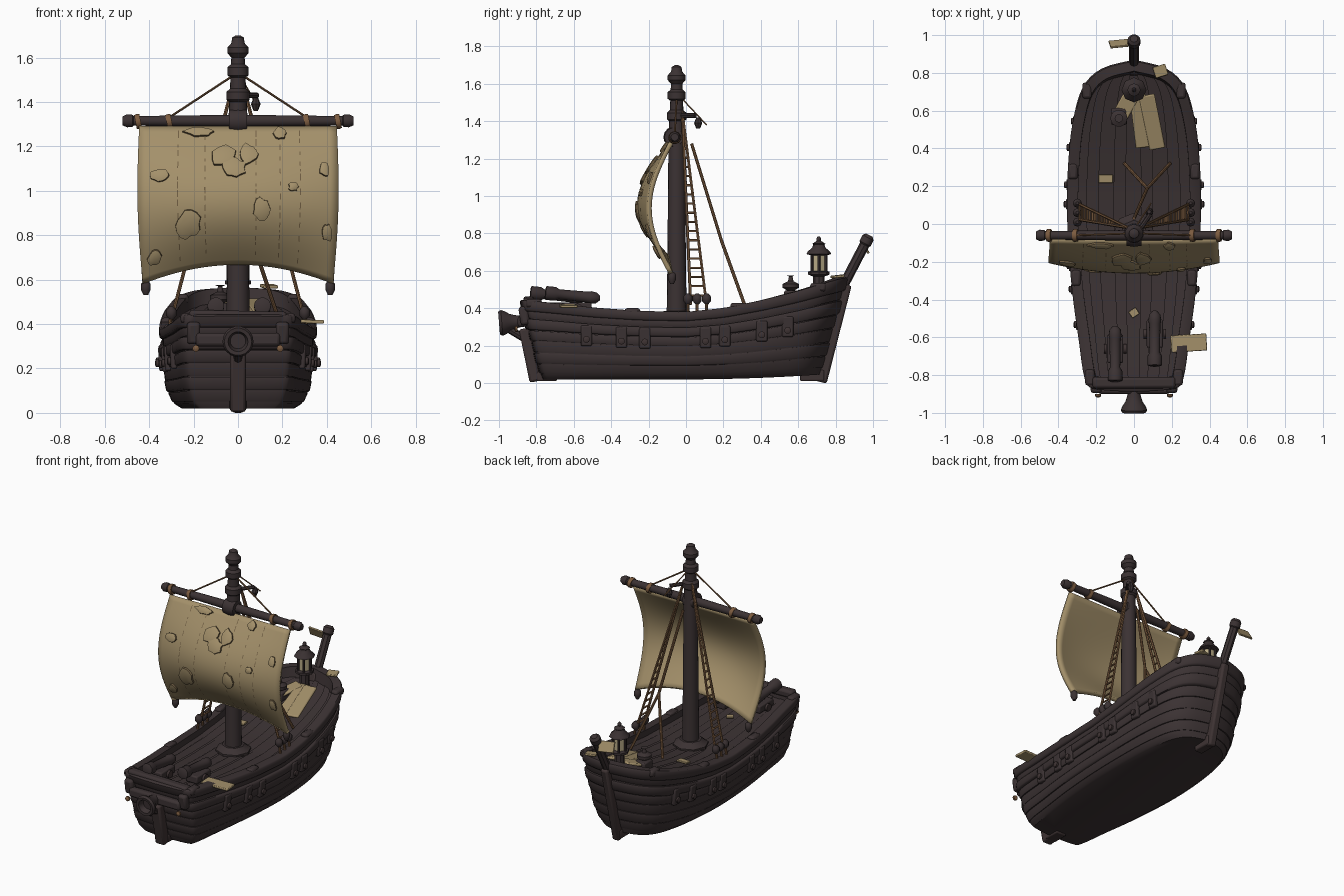
import bpy, bmesh, math, random
from mathutils import Vector

random.seed(4)
if "Cube" in bpy.data.objects:
    bpy.data.objects.remove(bpy.data.objects["Cube"])

def material(name, *rgb):
    m = bpy.data.materials.new(name)
    m.use_nodes = True
    m.diffuse_color = (*rgb, 1)
    m.node_tree.nodes["Principled BSDF"].inputs["Base Color"].default_value = (*rgb, 1)
    return m

WOOD = material("dark wood", .044, .032, .033)
RED = material("reddish wood", .048, .033, .033)
CANVAS = material("canvas", .37, .28, .145)
SEAM = material("seam brown", .16, .11, .055)
ROPE = material("rope", .2, .105, .05)
GLASS = material("lantern glass", .5, .42, .25)

def add(name, verts, faces, mat, angle=40):
    bm = bmesh.new()
    vs = [bm.verts.new(v) for v in verts]
    for f in faces:
        bm.faces.new([vs[i] for i in f])
    if all(e.is_manifold for e in bm.edges):
        bmesh.ops.recalc_face_normals(bm, faces=bm.faces)
    me = bpy.data.meshes.new(name)
    bm.to_mesh(me)
    bm.free()
    me.materials.append(mat)
    me.polygons.foreach_set("use_smooth", [True] * len(me.polygons))
    me.set_sharp_from_angle(angle=math.radians(angle))
    ob = bpy.data.objects.new(name, me)
    bpy.context.collection.objects.link(ob)
    return ob

def skin(rings, wrap=False):
    n, k = len(rings[0]), len(rings)
    return [(i * n + j, i * n + (j + 1) % n, (i + 1) % k * n + (j + 1) % n, (i + 1) % k * n + j)
            for i in range(k if wrap else k - 1) for j in range(n)]

def lathe(name, profile, loc, axis=(0, 0, 1), mat=WOOD, n=14):
    q = Vector(axis).to_track_quat('Z', 'Y')
    rings = [[Vector(loc) + q @ Vector((r * math.cos(math.tau * j / n), r * math.sin(math.tau * j / n), h))
              for j in range(n)] for r, h in profile]
    caps = [tuple(range(n)), tuple(range((len(rings) - 1) * n, len(rings) * n))]
    return add(name, sum(rings, []), skin(rings) + caps, mat)

def rod(name, a, b, r, mat=WOOD, n=8):
    d = Vector(b) - Vector(a)
    return lathe(name, [(r, 0), (r, d.length)], a, d, mat, n)

def box(name, loc, size, mat=WOOD, rot=(0, 0, 0), bevel=.008):
    v = [(x * size[0] / 2, y * size[1] / 2, z * size[2] / 2)
         for z in (-1, 1) for x, y in ((-1, -1), (1, -1), (1, 1), (-1, 1))]
    ob = add(name, v, skin([v[:4], v[4:]]) + [(0, 1, 2, 3), (4, 5, 6, 7)], mat, 30)
    ob.location, ob.rotation_euler = loc, rot
    mod = ob.modifiers.new("bevel", "BEVEL")
    mod.width, mod.segments = bevel, 2

def lookup(table, x):
    for (x0, y0), (x1, y1) in zip(table, table[1:]):
        if x <= x1:
            break
    return y0 + (y1 - y0) * min(max((x - x0) / (x1 - x0), 0), 1)

# Hull shape: plan outline, sheer line and flare
PLAN = [(0, -1), (.19, -.985), (.24, -.94), (.272, -.7), (.307, -.4), (.328, -.1), (.334, .15),
        (.327, .4), (.305, .63), (.255, .84), (.16, .95), (0, 1)]
SHEER = [(-.9, .435), (-.7, .415), (-.5, .393), (-.25, .375), (0, .37), (.2, .39),
         (.4, .43), (.6, .48), (.8, .54), (.9, .565)]
FLARE = [(0, .76), (.06, .86), (.25, .95), (.55, .99), (1, .99)]
LOOP = []
for i in range(len(PLAN) - 1):
    a, b, c, d = (Vector(PLAN[min(max(k, 0), len(PLAN) - 1)]) for k in range(i - 1, i + 3))
    for t in (0, .25, .5, .75):
        LOOP.append(b + (c - a) * t / 2 + (2 * a - 5 * b + 4 * c - d) * t * t / 2
                    + (3 * b - a - 3 * c + d) * t ** 3 / 2)
LOOP.append(Vector(PLAN[-1]))
LOOP += [Vector((-p.x, p.y)) for p in LOOP[-2:0:-1]]
n = len(LOOP)

def hull_ring(t, off=0):
    ring, front, back = [], -.765 - .1 * min(t, 1) ** .8, .72 + .125 * min(t, 1)
    for i, p in enumerate(LOOP):
        y = front + (p.y + 1) / 2 * (back - front)
        e = (LOOP[(i + 1) % n] - LOOP[i - 1]).normalized() * off
        keel = .02 + .05 * max(y, 0) ** 2
        ring.append(Vector((p.x * lookup(FLARE, t) + e.y, y - e.x, keel + (lookup(SHEER, y) - keel) * t)))
    return ring

def hull_at(y, t, side, off):
    return min((p for p in hull_ring(t, off) if p.x * side > .05), key=lambda p: abs(p.y - y))

# Hull shell closed by the deck
rings = [hull_ring(t) for t in (0, .02, .06, .15, .25, .4, .55, .75, .9)]
top = 8 * n
deck = [(top + i, top + i + 1, top + n - i - 1, top + n - i) for i in range(1, n // 2 - 1)]
deck += [(top, top + 1, top + n - 1), (top + n // 2, top + n // 2 + 1, top + n // 2 - 1)]
add("hull", sum(rings, []), skin(rings) + deck + [tuple(range(n))], WOOD)

# Tapering deck planks
v, f = [], []
for k in range(9):
    for i, p in enumerate(rings[-1][1:n // 2]):
        v += [(p.x * (-.98 + k * .218 + w), p.y, p.z + .004 + .004 * (k % 2)) for w in (0, .198)]
        m = len(v)
        if i:
            f.append((m - 4, m - 3, m - 1, m - 2))
add("deck_planks", v, f, WOOD)

# Overlapping strakes and gunwale wrapping the hull
for k, (a, b, off) in enumerate([(.08, .20, .006), (.21, .35, .010), (.36, .50, .007), (.51, .64, .012),
                                 (.65, .79, .022), (.80, .91, .010), (.89, 1.03, .024)]):
    inner = -.035 if k == 6 else -.012
    r = [hull_ring(t, o) for t, o in ((a, inner), (a, off * .7), (a + .02, off),
                                      (b - .02, off), (b, off * .7), (b, inner))]
    add("gunwale" if k == 6 else f"strake_{k}", sum(r, []), skin(r, True), WOOD, 50)

# Side fittings, rail blocks, deadeyes and shroud ladders
for s in (-1, 1):
    for y in (-.55, -.33, -.2, .08, .2, .42, .56):
        p = hull_at(y, .62, s, .012)
        box("side_plate", p, (.03, .06, .11), WOOD, (0, s * .05, 0))
        lathe("side_ring", [(.018, 0), (.018, .012), (.01, .016)], p + Vector((s * .014, 0, -.02)), (s, 0, 0), RED)
    for y in (-.8, -.3, .3, .72):
        box("rail_block", hull_at(y, 1, s, -.004), (.05, .085, .045), WOOD, (0, 0, 0), .014)
    for y in (.01, .06, .11):
        lathe("deadeye", [(.008, -.03), (.024, -.012), (.024, .012), (.008, .03)], (s * .3, y, .45), n=8)
        rod("deadeye_post", (s * .31, y, .37), (s * .3, y, .45), .008, ROPE)
    head, fore, aft = Vector((s * .03, -.02, 1.45)), Vector((s * .3, .025, .42)), Vector((s * .3, .11, .42))
    for foot in (fore, aft):
        rod("shroud", head, foot, .008, ROPE, 6)
    for k in range(4, 21):
        rod("ratline", head.lerp(fore, k / 21), head.lerp(aft, k / 21), .006, ROPE, 5)
    box("bow_post", (s * .2, -.865, .36), (.06, .05, .1), WOOD, (.15, 0, 0), .015)
    lathe("bow_bolt", [(.016, 0), (.016, .012), (.006, .018)], (s * .19, -.9, .29), (0, -1, 0), ROPE, 8)

# Stem, rudder, bow beams and flared bow spout
box("stem", (0, -.835, .15), (.07, .06, .29), RED, (.2, 0, 0), .012)
box("stem_foot", (0, -.745, .035), (.075, .11, .05), RED)
box("rudder", (0, .775, .27), (.05, .09, .54), RED, (-.25, 0, 0), .012)
box("rudder_foot", (0, .675, .04), (.06, .13, .06), RED)
box("bow_beam", (0, -.84, .435), (.44, .06, .05), WOOD, (0, .02, 0), .015)
box("bow_wale", (0, -.875, .33), (.38, .05, .06), WOOD, (0, 0, 0), .015)
lathe("bow_spout", [(.03, 0), (.036, .03), (.045, .06), (.062, .085), (.07, .105), (.062, .12),
                    (.045, .118), (.035, .08)], (0, -.88, .33), (0, -1, -.08), n=18)
rod("spout_brace", (0, -.85, .23), (0, -.95, .29), .02)

# Mast, yard and rigging
lathe("mast", [(.054, .33), (.05, .6), (.044, 1.28), (.04, 1.40), (.052, 1.41), (.052, 1.445), (.036, 1.46),
               (.034, 1.51), (.048, 1.52), (.048, 1.555), (.032, 1.57), (.03, 1.60), (.048, 1.62), (.048, 1.645),
               (.03, 1.665), (.026, 1.69), (.01, 1.70)], (0, -.05, 0), n=16)
lathe("mast_step", [(.11, 0), (.11, .02), (.09, .03), (.07, .05)], (0, -.05, .335), n=8)
lathe("yard_sling", [(.05, -.04), (.056, 0), (.05, .04)], (0, -.065, 1.315), (1, 0, 0))
for s in (-1, 1):
    lathe("yard", [(.028, 0), (.022, .47), (.028, .475), (.03, .5), (.02, .52)], (0, -.06, 1.315), (s, 0, 0))
    for x in (.31, .45):
        lathe("yard_lashing", [(.032, -.012), (.035, 0), (.032, .012)], (s * x, -.06, 1.312), (1, 0, .2), ROPE)
    rod("yard_lift", (s * .02, -.05, 1.52), (s * .31, -.06, 1.33), .005, ROPE)
    lathe("sail_toggle", [(.01, -.035), (.022, -.01), (.022, .015), (.01, .03)], (s * .415, -.075, .565))
rod("mast_peg", (.03, -.03, 1.43), (.085, .05, 1.43), .013)
lathe("pulley", [(.01, -.03), (.022, 0), (.01, .03)], (.08, .065, 1.39), n=8)
rod("pulley_line", (0, -.03, 1.53), (.09, .11, 1.38), .004, ROPE)
knot = (.07, .19, .76)
for end in ((0, .03, 1.28), (.19, .32, .40), (-.05, .32, .40)):
    rod("backstay", knot, end, .009, ROPE)

# Billowing sail
def sail(u, v):
    c, bow = 1 - u * u, math.sin(math.pi * min(max(v, 0), 1))
    return Vector((u * (.445 + .012 * bow - .015 * v), -.08 - bow * (.115 + .045 * c) - .02 * v * c,
                   1.285 - .70 * v + .09 * v * v * c))

def on_sail(u, v, off):
    nrm = (sail(u + .01, v) - sail(u - .01, v)).cross(sail(u, v + .01) - sail(u, v - .01)).normalized()
    return sail(u, v) - nrm * off

N = 24
quads = [(j + i, j + i + 1, j + N + i + 2, j + N + i + 1) for j in range(0, N * (N + 1), N + 1) for i in range(N)]
cloth = add("sail", [sail(-1 + 2 * i / N, j / N) for j in range(N + 1) for i in range(N + 1)], quads, CANVAS)
mod = cloth.modifiers.new("cloth", "SOLIDIFY")
mod.thickness, mod.offset = .024, 0

# Raised worn patches on the sail, edged with a seam
K = 14
for u, v, ru, rv in [(-.77, .32, .1, .045), (-.5, .66, .13, .1), (.24, .56, .09, .08), (.42, .05, .07, .04),
                     (.86, .28, .05, .05), (.9, .68, .05, .06), (-.15, .2, .13, .07), (.1, .19, .1, .07),
                     (-.04, .28, .12, .07), (-.4, .04, .15, .03), (-.86, .85, .07, .05), (.55, .4, .05, .03)]:
    wob = [(math.tau * i / K, random.uniform(.8, 1.15)) for i in range(K)]
    r = [[on_sail(u + ru * s * w * math.cos(a), v - rv * s * w * math.sin(a), o) for a, w in wob]
         for s, o in ((1, .006), (.95, .022), (.6, .026))]
    ob = add("sail_patch", sum(r, []), skin(r) + [tuple(range(2 * K, 3 * K))], CANVAS, 50)
    ob.data.materials.append(SEAM)
    for poly in ob.data.polygons[:K]:
        poly.material_index = 1

# Broken stitching down the sail seams
v, f = [], []
for u in (-.6, -.33, .18, .42, .62):
    t = .03
    while t < .93:
        e = t + random.uniform(.015, .05)
        f.append(tuple(range(len(v), len(v) + 4)))
        v += [on_sail(u + w, h, .014) for w, h in ((-.005, e), (.005, e), (.005, t), (-.005, t))]
        t = e + random.uniform(.01, .06)
add("sail_stitches", v, f, SEAM)

# Deck guns
for x, y in ((-.1, -.56), (.11, -.48)):
    lathe("gun", [(.012, -.02), (.03, 0), (.034, .03), (.03, .05), (.027, .2), (.038, .22), (.038, .27),
                  (.024, .275)], (x, y, .455), (0, -1, .1))
    box("gun_carriage", (x, y - .1, .405), (.085, .15, .05))
    for s in (-1, 1):
        lathe("gun_wheel", [(.025, 0), (.025, .015)], (x + s * .045, y - .1, .40), (s, 0, 0), RED)

# Stern post with pennant, and lantern
rod("stern_post", (0, .83, .5), (0, .955, .74), .027)
lathe("stern_post_cap", [(.024, -.02), (.034, -.01), (.034, .025), (.02, .04)], (0, .962, .755), (0, .46, .88))
box("pennant", (-.075, .955, .73), (.11, .012, .07), CANVAS, (.5, .12, .1), .003)
L = Vector((0, .71, .51))
lathe("lantern_stand", [(.03, -.05), (.03, .06), (.058, .07), (.058, .085), (.045, .09)], L, n=8)
lathe("lantern_glass", [(.036, .085), (.036, .175)], L, mat=GLASS, n=6)
for k in range(6):
    p = L + Vector((.043 * math.cos(math.tau * k / 6), .043 * math.sin(math.tau * k / 6), .085))
    rod("lantern_bar", p, p + Vector((0, 0, .095)), .008)
lathe("lantern_roof", [(.04, .172), (.066, .18), (.06, .192), (.035, .215), (.03, .23), (.035, .235),
                       (.012, .25), (.012, .265), (.004, .275)], L, n=8)

# Loose gear: torn cloth, crate, pot and boards
for x, a, size in ((.035, .12, .29), (.095, .2, .3), (-.05, -.5, .15)):
    box("draped_cloth", (x, .69 - size / 2, .505 - size * .12), (.085, size, .018), CANVAS, (.26, 0, a), .007)
box("crate", (-.08, .57, .465), (.08, .09, .06))
lathe("pot", [(.02, 0), (.045, .015), (.045, .035), (.015, .05), (.01, .075), (.022, .08)], (-.08, .56, .495))
box("rail_board", (.29, -.63, .412), (.19, .09, .016), CANVAS, (0, .02, .06), .004)
box("deck_scrap", (-.15, .24, .38), (.075, .045, .012), CANVAS, (.1, 0, 0), .003)
box("bow_scrap", (0, -.47, .37), (.045, .04, .01), CANVAS, (0, 0, .6), .003)
box("stern_scrap", (.14, .81, .57), (.07, .06, .014), CANVAS, (.1, 0, .3), .004)
